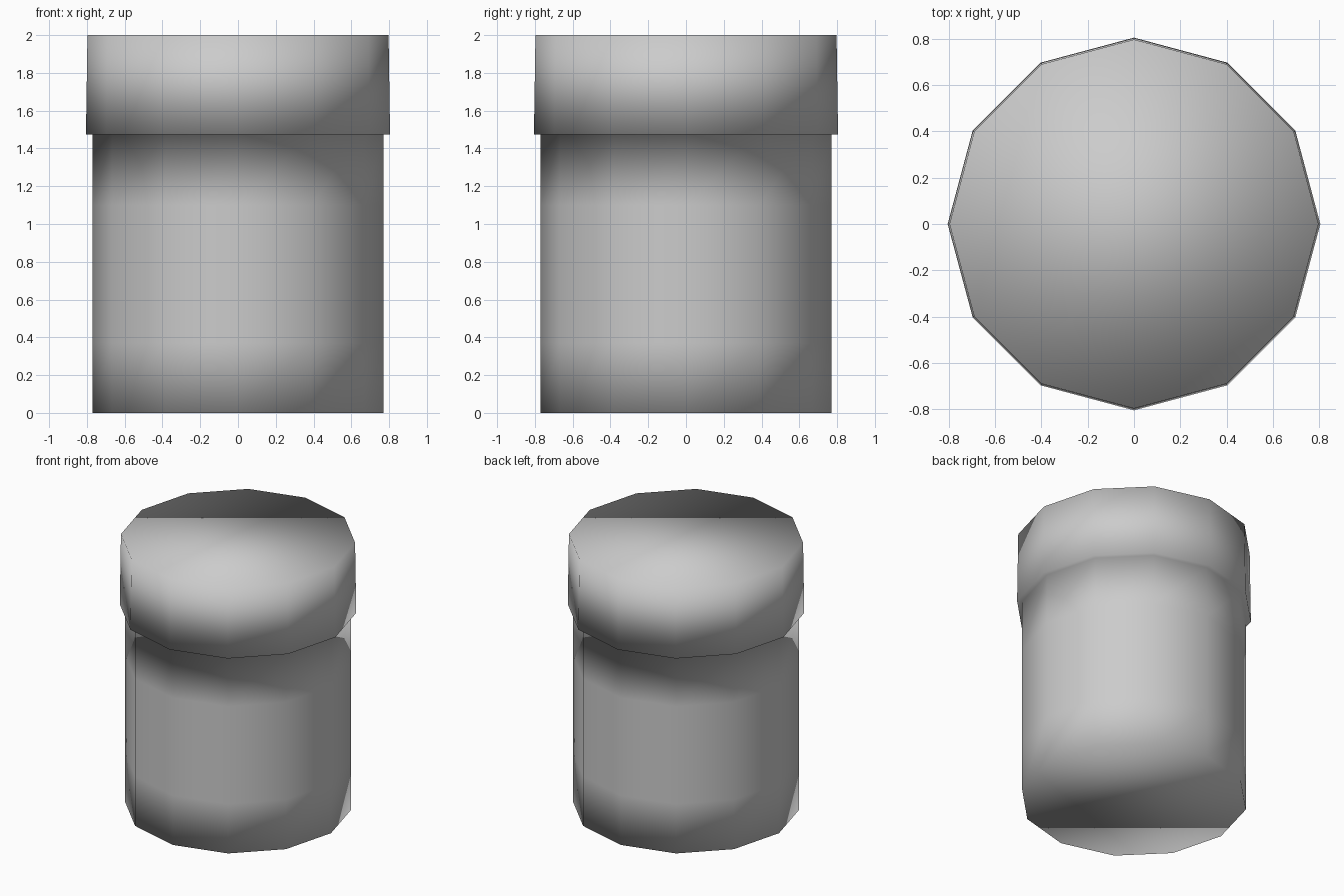
import bpy, bmesh
from math import cos, sin, pi

if "Cube" in bpy.data.objects:
    bpy.data.objects.remove(bpy.data.objects["Cube"])

SIDES = 12
# profile of (radius, height): straight body, then overhanging lid
PROFILE = [(0.77, 0), (0.77, 0.37), (0.77, 1.1), (0.77, 1.475),
           (0.805, 1.475), (0.797, 2.0)]

bm = bmesh.new()
rings = [[bm.verts.new((r * cos(2 * pi * i / SIDES), r * sin(2 * pi * i / SIDES), z))
          for i in range(SIDES)] for r, z in PROFILE]

# side walls
for low, high in zip(rings, rings[1:]):
    for i in range(SIDES):
        j = (i + 1) % SIDES
        bm.faces.new((low[i], low[j], high[j], high[i]))

# bottom and top caps
bm.faces.new(rings[0][::-1])
bm.faces.new(rings[-1])

# the model is smooth shaded throughout, caps included
for f in bm.faces:
    f.smooth = True

mesh = bpy.data.meshes.new("lidded_jar")
bm.to_mesh(mesh)
bm.free()
jar = bpy.data.objects.new("lidded_jar", mesh)
bpy.context.collection.objects.link(jar)
